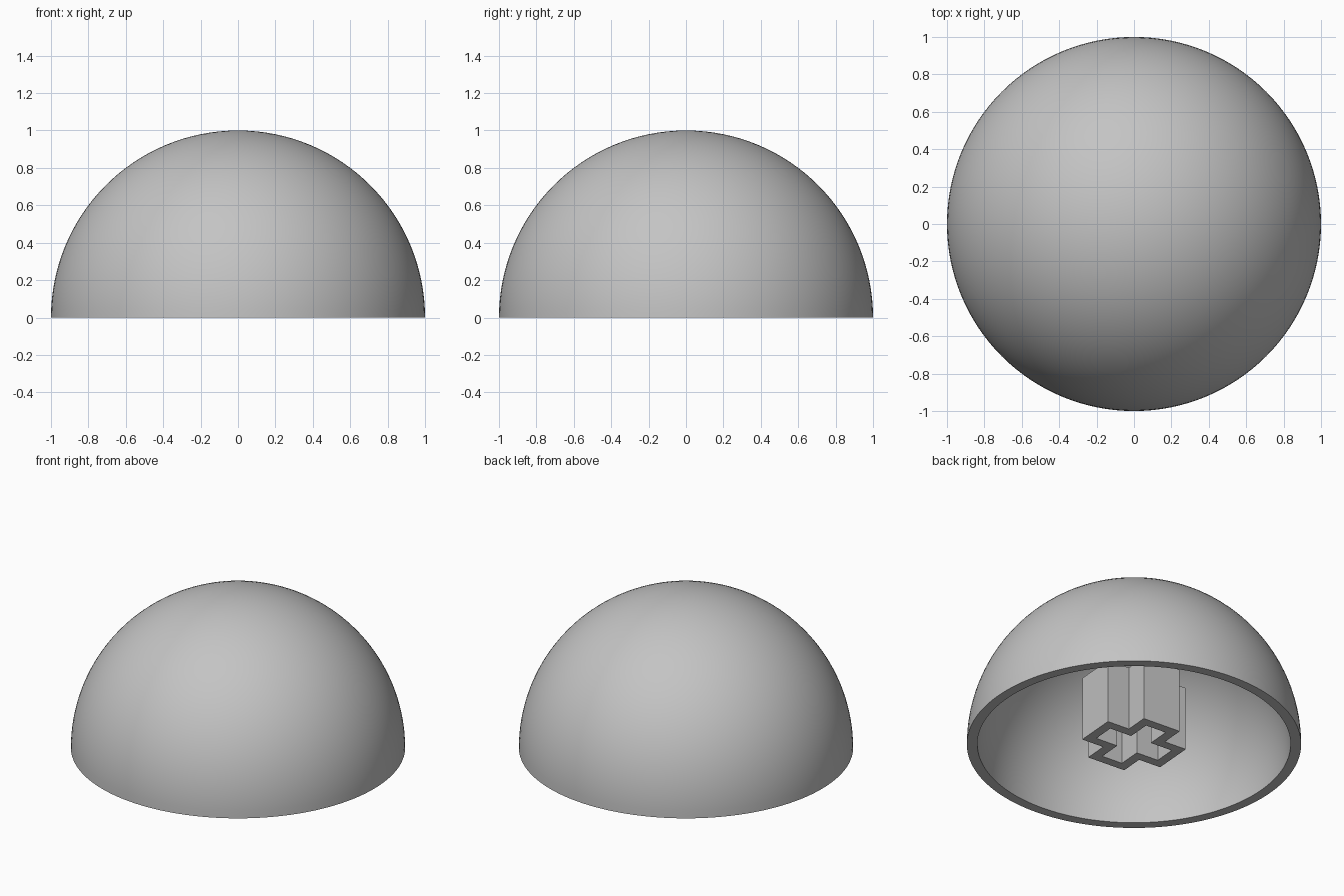
import bpy, bmesh, math
from mathutils import Matrix, Vector

cube = bpy.data.objects.get("Cube")
if cube:
    bpy.data.objects.remove(cube, do_unlink=True)

grey = bpy.data.materials.new("light_grey")
colour = (0.55, 0.55, 0.55, 1)
grey.diffuse_color = colour
grey.use_nodes = True
grey.node_tree.nodes["Principled BSDF"].inputs["Base Color"].default_value = colour


def finish(bm, name):
    """Turn a bmesh into a named, coloured object with sharp edges kept."""
    bmesh.ops.recalc_face_normals(bm, faces=bm.faces)
    mesh = bpy.data.meshes.new(name)
    bm.to_mesh(mesh)
    bm.free()
    mesh.materials.append(grey)
    obj = bpy.data.objects.new(name, mesh)
    bpy.context.collection.objects.link(obj)
    bpy.ops.object.select_all(action='DESELECT')
    obj.select_set(True)
    bpy.context.view_layer.objects.active = obj
    bpy.ops.object.shade_smooth_by_angle(angle=math.radians(30))
    return obj


# Hollow dome: outer arc, flat rim and inner arc, turned about z
def arc(radius, steps=32):
    angles = [i / steps * math.pi / 2 for i in range(steps + 1)]
    return [Vector((radius * math.cos(a), 0, radius * math.sin(a))) for a in angles]


bm = bmesh.new()
profile = [bm.verts.new(p) for p in arc(1.0)[::-1] + arc(0.937)]
edges = [bm.edges.new(pair) for pair in zip(profile, profile[1:])]
bmesh.ops.spin(bm, geom=profile + edges, cent=(0, 0, 0), axis=(0, 0, 1),
               angle=2 * math.pi, steps=128, use_merge=True)
bmesh.ops.remove_doubles(bm, verts=bm.verts, dist=1e-5)
bmesh.ops.dissolve_degenerate(bm, edges=bm.edges, dist=1e-6)
finish(bm, "dome_shell")


# Cross-shaped socket: a walled plus outline, turned slightly clockwise
def cross(width, reach):
    arm = [Vector((reach, -width, 0)), Vector((reach, width, 0)), Vector((width, width, 0))]
    return [Matrix.Rotation(math.radians(90 * k - 4.5), 3, 'Z') @ p
            for k in range(4) for p in arm]


half_width, reach, wall, height = 0.132, 0.286, 0.06, 0.423
bm = bmesh.new()
up = Vector((0, 0, height))
outer = cross(half_width, reach)
inner = cross(half_width - wall, reach - wall)
loops = [[bm.verts.new(p + lift) for p in ring]
         for ring, lift in ((outer, up * 0), (outer, up), (inner, up), (inner, up * 0))]
for a, b in zip(loops, loops[1:] + loops[:1]):
    for i in range(len(a)):
        j = (i + 1) % len(a)
        bm.faces.new((a[i], a[j], b[j], b[i]))
finish(bm, "cross_socket")
